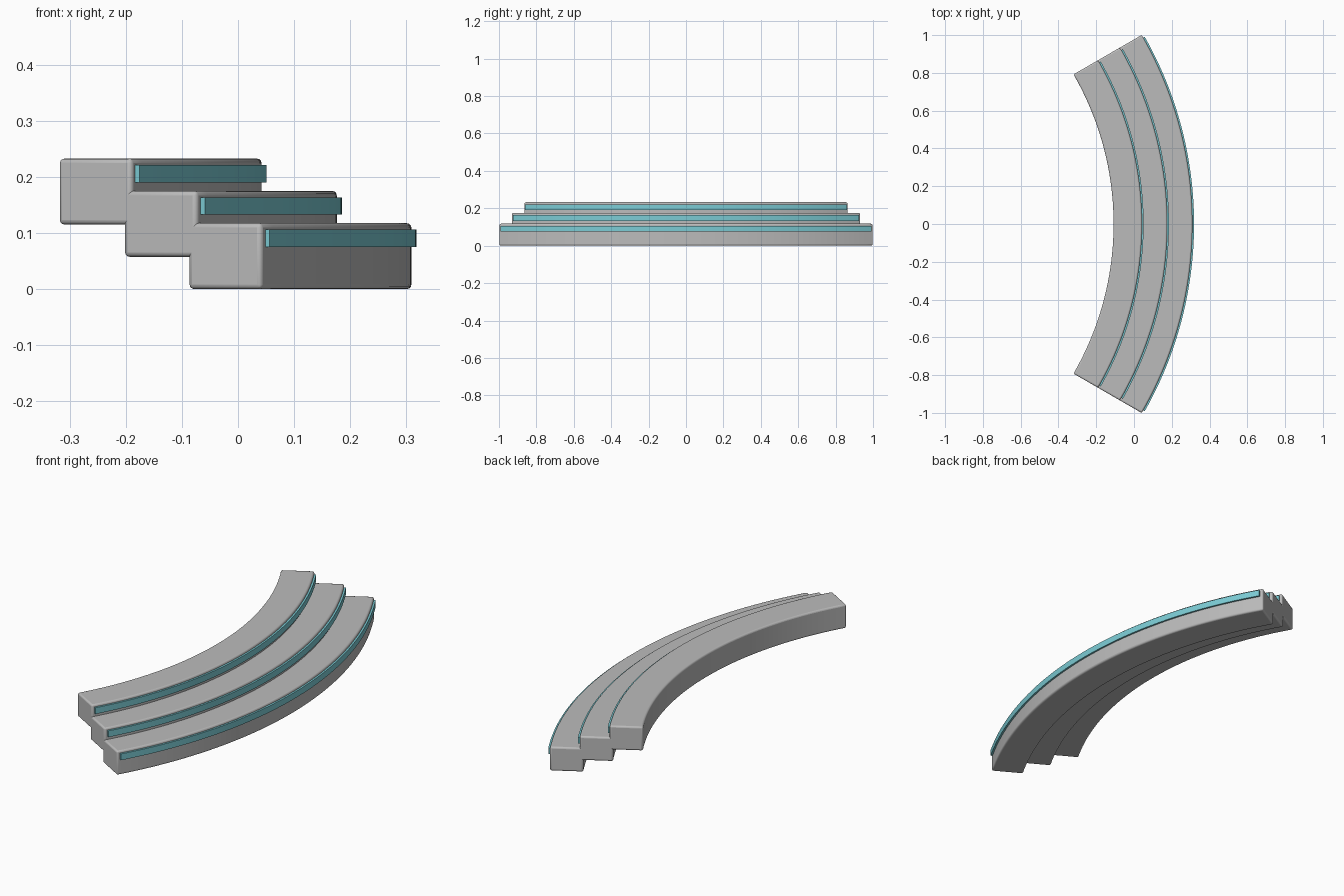
import bpy, bmesh, math

if "Cube" in bpy.data.objects:
    bpy.data.objects.remove(bpy.data.objects["Cube"])

CENTRE_X = -1.692   # arc centre lies on the x axis
SEGMENTS = 48


def material(name, rgb):
    m = bpy.data.materials.new(name)
    m.diffuse_color = (*rgb, 1)
    m.use_nodes = True
    m.node_tree.nodes["Principled BSDF"].inputs["Base Color"].default_value = m.diffuse_color
    return m


stone = material("light grey", (0.50, 0.50, 0.50))
teal = material("pale teal", (0.20, 0.60, 0.66))


def arc_block(name, r0, r1, z0, z1, half_angle, mat, bevel=0.0):
    """Rectangular section swept along an arc about the vertical axis."""
    bm = bmesh.new()
    rings = []
    for i in range(SEGMENTS + 1):
        a = math.radians(half_angle) * (2 * i / SEGMENTS - 1)
        section = ((r0, z0), (r1, z0), (r1, z1), (r0, z1))
        rings.append([bm.verts.new((CENTRE_X + r * math.cos(a), r * math.sin(a), z))
                      for r, z in section])
    for p, q in zip(rings, rings[1:]):
        for k in range(4):
            n = (k + 1) % 4
            bm.faces.new((p[k], p[n], q[n], q[k]))
    bm.faces.new(rings[0])
    bm.faces.new(rings[-1][::-1])
    bmesh.ops.recalc_face_normals(bm, faces=bm.faces)
    mesh = bpy.data.meshes.new(name)
    bm.to_mesh(mesh)
    bm.free()
    obj = bpy.data.objects.new(name, mesh)
    bpy.context.collection.objects.link(obj)
    mesh.materials.append(mat)
    if bevel:
        mod = obj.modifiers.new("rounded edges", 'BEVEL')
        mod.width = bevel
        mod.segments = 3
        mod.limit_method = 'ANGLE'
        mod.angle_limit = math.radians(40)
    bpy.ops.object.select_all(action='DESELECT')
    obj.select_set(True)
    bpy.context.view_layer.objects.active = obj
    bpy.ops.object.shade_smooth_by_angle(angle=math.radians(35))


# Three curved steps, each with a strip along its outer face
for label, outer, base in (("lower", 2.001, 0.0),
                           ("middle", 1.868, 0.0575),
                           ("upper", 1.734, 0.115)):
    arc_block(label + "_step", outer - 0.15, outer, base, base + 0.1175, 30, stone, 0.008)
    arc_block(label + "_edge_strip", outer - 0.004, outer + 0.009,
              base + 0.075, base + 0.106, 29.55, teal)
